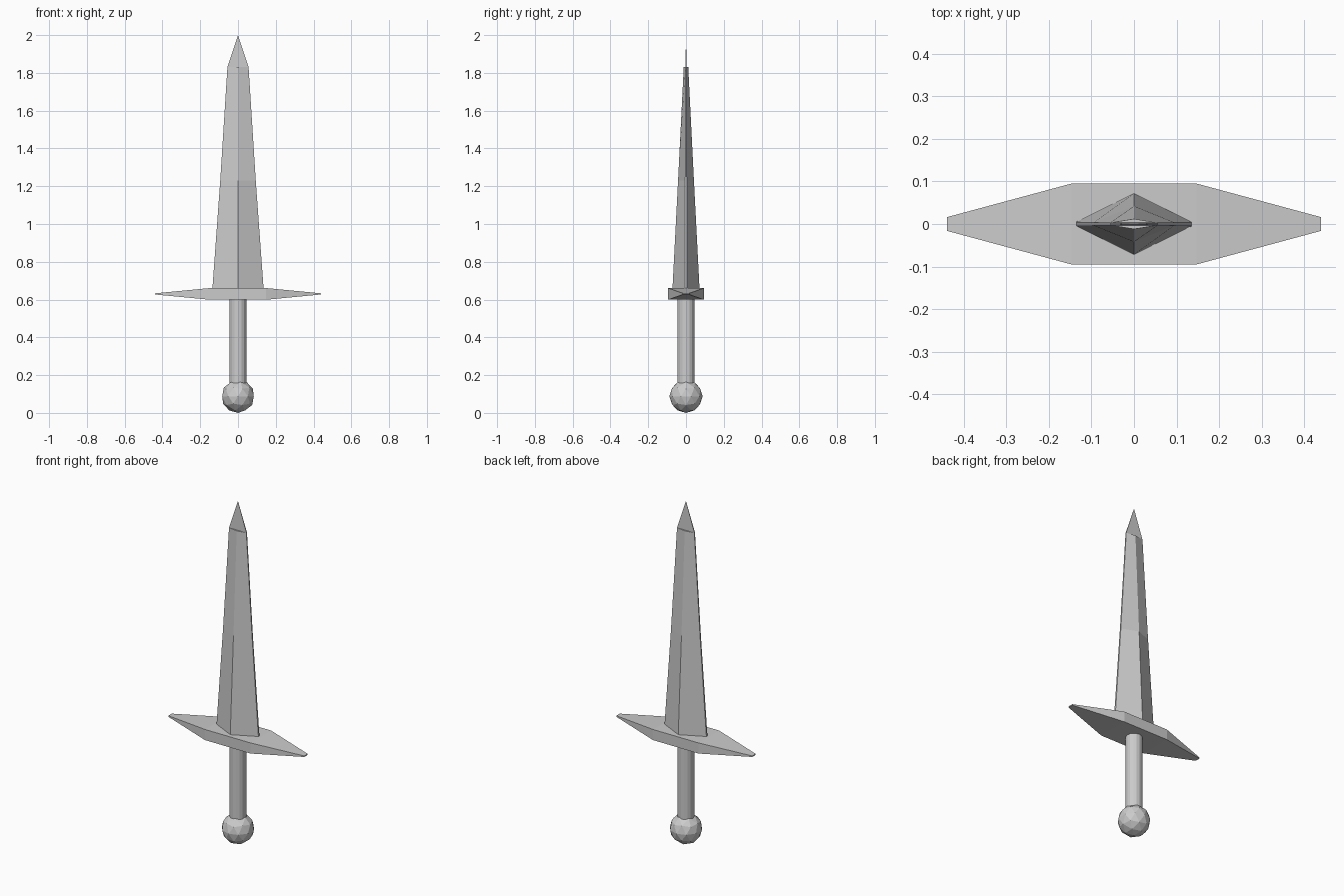
import bpy, bmesh

if "Cube" in bpy.data.objects:
    bpy.data.objects.remove(bpy.data.objects["Cube"])


def make_object(name, bm):
    bmesh.ops.recalc_face_normals(bm, faces=bm.faces)
    mesh = bpy.data.meshes.new(name)
    bm.to_mesh(mesh)
    bm.free()
    obj = bpy.data.objects.new(name, mesh)
    bpy.context.collection.objects.link(obj)
    return obj


def loft(name, rings):
    """Skin a list of equal-length vertex rings and cap both ends."""
    bm = bmesh.new()
    loops = [[bm.verts.new(p) for p in ring] for ring in rings]
    n = len(loops[0])
    for a, b in zip(loops, loops[1:]):
        for i in range(n):
            j = (i + 1) % n
            bm.faces.new((a[i], a[j], b[j], b[i]))
    bm.faces.new(loops[0])
    bm.faces.new(loops[-1])
    return make_object(name, bm)


def blade_ring(z, w, ridge, edge):
    return [(w, -edge, z), (w, edge, z), (0, ridge, z),
            (-w, edge, z), (-w, -edge, z), (0, -ridge, z)]


def guard_ring(x, w, h, z=0.63):
    return [(x, -w, z - h), (x, w, z - h), (x, w, z + h), (x, -w, z + h)]


# Blade: ridged diamond section with narrow blunt edges
loft("blade", [blade_ring(0.65, 0.136, 0.072, 0.005),
               blade_ring(1.23, 0.094, 0.042, 0.004),
               blade_ring(1.83, 0.056, 0.012, 0.003)])

# Blade tip: thin flat point above the ridge's end
bm = bmesh.new()
base = [bm.verts.new((x, y, 1.83)) for x, y in
        ((-0.056, -0.003), (0.056, -0.003), (0.056, 0.003), (-0.056, 0.003))]
apex = bm.verts.new((0, 0, 2.0))
bm.faces.new(base)
for i in range(4):
    bm.faces.new((base[i], base[(i + 1) % 4], apex))
make_object("blade_tip", bm)

# Crossguard: block tapering to small ends
loft("crossguard", [guard_ring(-0.44, 0.016, 0.003), guard_ring(-0.147, 0.095, 0.031),
                    guard_ring(0.147, 0.095, 0.031), guard_ring(0.44, 0.016, 0.003)])

# Grip
bpy.ops.mesh.primitive_cylinder_add(vertices=16, radius=0.045, depth=0.46,
                                    location=(0, 0, 0.38))
bpy.context.object.name = "grip"

# Pommel
bpy.ops.mesh.primitive_ico_sphere_add(subdivisions=2, radius=0.088,
                                      location=(0, 0, 0.088))
bpy.context.object.name = "pommel"
